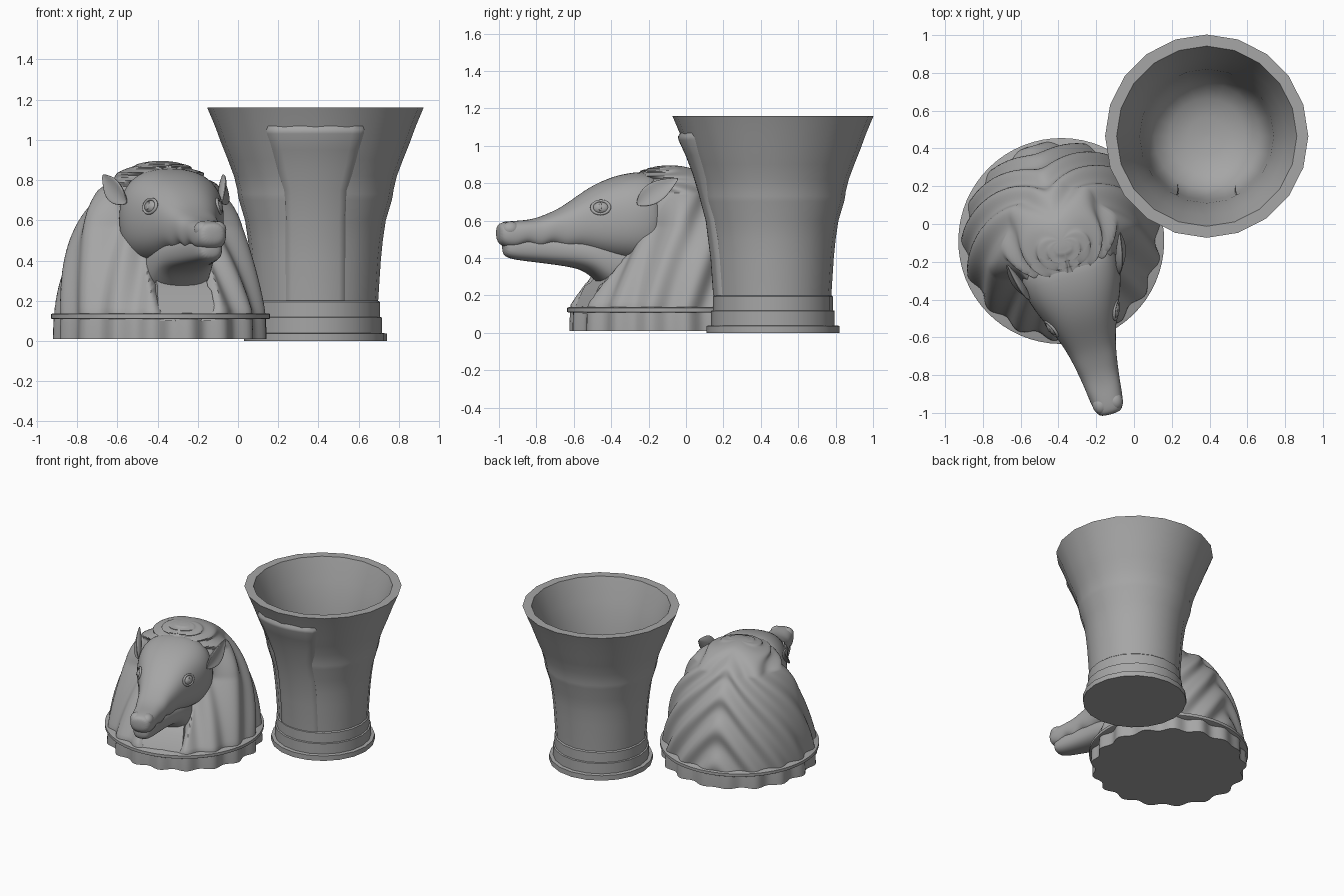
import bpy, bmesh, math
from mathutils import Matrix, Vector

if "Cube" in bpy.data.objects:
    bpy.data.objects.remove(bpy.data.objects["Cube"])

stone = bpy.data.materials.new("grey stone")
stone.use_nodes = True
GREY = (0.38, 0.38, 0.38, 1)
stone.diffuse_color = GREY
stone.node_tree.nodes["Principled BSDF"].inputs["Base Color"].default_value = GREY

JAR = Matrix.Translation((0.385, 0.465, 0))
LID = Matrix.Translation((-0.385, -0.09, 0)) @ Matrix.Rotation(math.radians(16), 4, 'Z')


def finish(ob, name, matrix, angle=35):
    ob.name = name
    ob.matrix_world = matrix
    ob.data.materials.clear()
    ob.data.materials.append(stone)
    bpy.ops.object.select_all(action='DESELECT')
    ob.select_set(True)
    bpy.context.view_layer.objects.active = ob
    bpy.ops.object.shade_smooth_by_angle(angle=math.radians(angle))
    return ob


def skin(name, rings, matrix, closed=True, subdiv=0, angle=35):
    """Bridge a list of equal point rings into one surface."""
    bm = bmesh.new()
    rows = [[bm.verts.new(p) for p in ring] for ring in rings]
    n = len(rows[0])
    for a, b in zip(rows, rows[1:]):
        for i in range(n if closed else n - 1):
            j = (i + 1) % n
            bm.faces.new((a[i], a[j], b[j], b[i]))
    if closed:
        bm.faces.new(rows[0][::-1])
        bm.faces.new(rows[-1])
        bmesh.ops.recalc_face_normals(bm, faces=bm.faces)
    me = bpy.data.meshes.new(name)
    bm.to_mesh(me)
    bm.free()
    ob = bpy.data.objects.new(name, me)
    bpy.context.collection.objects.link(ob)
    finish(ob, name, matrix, angle)
    if subdiv:
        form = ob.modifiers.new("Smooth form", 'SUBSURF')
        form.levels = form.render_levels = subdiv
    return ob


def lathe(name, profile, matrix, sides):
    turn = [2 * math.pi * i / sides for i in range(sides)]
    return skin(name, [[(r * math.cos(t), r * math.sin(t), z) for t in turn]
                       for r, z in profile], matrix, angle=38)


def frame(pos, z_axis, x_hint, scale):
    """Matrix with its z along z_axis and its x near x_hint."""
    z = Vector(z_axis).normalized()
    y = z.cross(Vector(x_hint)).normalized()
    x = y.cross(z)
    rot = Matrix((x, y, z)).transposed().to_4x4()
    return LID @ Matrix.Translation(pos) @ rot @ Matrix.Diagonal((*scale, 1))


def ball(name, matrix):
    bpy.ops.mesh.primitive_uv_sphere_add(segments=24, ring_count=14, radius=1)
    return finish(bpy.context.object, name, matrix, 60)


# Jar: foot, flared body and hollow bowl inside in one turned profile
lathe("jar_body", [
    (0.355, 0), (0.355, 0.037), (0.33, 0.04), (0.33, 0.117), (0.32, 0.12),
    (0.32, 0.193), (0.312, 0.2), (0.325, 0.4), (0.335, 0.5), (0.35, 0.6),
    (0.38, 0.7), (0.386, 0.73), (0.388, 0.75), (0.405, 0.82), (0.435, 0.9),
    (0.467, 0.98), (0.5, 1.07), (0.538, 1.16),
    (0.477, 1.16), (0.42, 1.0), (0.38, 0.85), (0.355, 0.7), (0.34, 0.55),
    (0.32, 0.43), (0.28, 0.34), (0.2, 0.28), (0.1, 0.255), (0.01, 0.25)], JAR, 20)

# Raised panel on the jar front, its edges sloping back into the wall
rings = []
for z, r, half in ((0.2, 0.32, 0.145), (0.4, 0.334, 0.145), (0.6, 0.36, 0.145),
                   (0.75, 0.4, 0.15), (0.85, 0.43, 0.18), (0.95, 0.468, 0.205),
                   (1.03, 0.505, 0.225), (1.05, 0.508, 0.23), (1.08, 0.485, 0.24)):
    spread = math.asin(half / r)
    ring = []
    for k in range(-6, 7):
        t = -math.pi / 2 + spread * k / 5
        depth = r - 0.035 if abs(k) == 6 else r
        ring.append((depth * math.cos(t), depth * math.sin(t), z))
    rings.append(ring)
skin("jar_front_panel", rings, JAR, closed=False, angle=75)


# Hair: dome with chevron locks at the back that fall as strands in front
def hair_radius(t, z, rise):
    """t is the angle from the front."""
    wide = 0.518 * math.cos(rise) ** 0.92
    front = min(wide, max(0.2, 0.55 - 0.75 * max(0, z - 0.1)))
    deep = front if math.cos(t) > 0 else wide
    r = 1 / math.sqrt((math.sin(t) / wide) ** 2 + (math.cos(t) / deep) ** 2)
    back = math.pi - abs(t)
    phase = (18 * math.sqrt(back * back + 0.015) * min(1, wide / 0.3)
             + 21 * math.cos(back / 2) ** 2 * max(rise, 0.13))
    r += 0.017 * math.cos(phase) * min(1, wide / 0.25)
    # opening under the chin
    gap = 0.27 + 0.8 * max(0, z - 0.12)
    if 0.13 < z < 0.6:
        r -= 0.09 * max(0, min(1, (gap - abs(t)) / 0.08))
    return max(r, 0.004)


rings = []
STEPS = 180
for k in range(71):
    rise = 0.012 + (math.pi / 2 - 0.02) * k / 70
    z = 0.895 * math.sin(rise)
    ring = []
    for i in range(STEPS):
        t = -math.pi + 2 * math.pi * i / STEPS
        r = hair_radius(t, z, rise)
        ring.append((r * math.sin(t), -r * math.cos(t), z))
    rings.append(ring)
skin("hair", rings, LID, angle=50)

# Thin rim round the lid
lathe("lid_rim", [(0.538, 0.108), (0.545, 0.112), (0.545, 0.133), (0.538, 0.137)], LID, 64)


# Head lofts: rows of distance forward, top, bottom, half width
def loft(name, rows, sides=18):
    rings = []
    for f, top, low, half in rows:
        ring = []
        for i in range(sides):
            t = 2 * math.pi * i / sides
            c, s = math.cos(t), math.sin(t)
            ring.append((half * math.copysign(abs(c) ** 0.8, c), -f,
                         (top + low) / 2 + (top - low) / 2 * math.copysign(abs(s) ** 0.8, s)))
        rings.append(ring)
    return skin(name, rings, LID, subdiv=2, angle=60)


loft("skull_and_muzzle", [
    (0.955, 0.57, 0.5, 0.045), (0.935, 0.592, 0.462, 0.075), (0.86, 0.6, 0.44, 0.09),
    (0.8, 0.602, 0.482, 0.095), (0.735, 0.615, 0.425, 0.105), (0.67, 0.638, 0.48, 0.115),
    (0.6, 0.67, 0.425, 0.13), (0.53, 0.715, 0.445, 0.15), (0.43, 0.785, 0.41, 0.19),
    (0.32, 0.835, 0.38, 0.24), (0.2, 0.865, 0.36, 0.275), (0.05, 0.865, 0.34, 0.25)])
loft("lower_jaw", [
    (0.925, 0.5, 0.42, 0.045), (0.89, 0.52, 0.392, 0.07), (0.74, 0.52, 0.376, 0.09),
    (0.63, 0.52, 0.362, 0.108), (0.53, 0.52, 0.348, 0.13), (0.44, 0.5, 0.32, 0.15),
    (0.36, 0.5, 0.235, 0.16), (0.25, 0.48, 0.2, 0.17), (0.1, 0.45, 0.18, 0.17)])

# Chest block between the hair strands
rings = [[(-w, -f, z), (w, -f, z), (w, -0.1, z), (-w, -0.1, z)]
         for z, w, f in ((0.1, 0.15, 0.5), (0.25, 0.14, 0.43), (0.27, 0.13, 0.4), (0.4, 0.13, 0.3))]
skin("chest", rings, LID)

# Paired features
for side, label in ((1, "left"), (-1, "right")):
    out = (side * 0.9, -0.38, 0.25)
    up = (0, 0, 1)
    ball(label + "_eye", frame((side * 0.172, -0.43, 0.668), out, up, (0.032, 0.044, 0.024)))
    ball(label + "_pupil", frame((side * 0.191, -0.438, 0.674), out, up, (0.024, 0.007, 0.004)))
    bpy.ops.mesh.primitive_torus_add(major_segments=28, minor_segments=10,
                                     major_radius=1, minor_radius=0.2)
    finish(bpy.context.object, label + "_eyelid",
           frame((side * 0.178, -0.432, 0.67), out, up, (0.036, 0.047, 0.04)), 60)
    # ear: pointed leaf leaning back, cupped on its outer face
    root, tip = Vector((side * 0.245, -0.25, 0.685)), Vector((side * 0.31, -0.04, 0.825))
    rings = []
    for k in range(11):
        u = k / 10
        width = 0.006 + 0.052 * math.sin(math.pi * u ** 0.8)
        ring = []
        for i in range(16):
            t = 2 * math.pi * i / 16
            cup = 0.45 * width * math.cos(t) ** 2
            ring.append((cup + 0.35 * width * math.sin(t), width * math.cos(t), u))
        rings.append(ring)
    skin(label + "_ear", rings,
         frame(root, tip - root, (side, -0.45, 0.1), (1, 1, (tip - root).length)),
         subdiv=1, angle=60)
    ball(label + "_nose_lobe", frame((side * 0.04, -0.892, 0.553), (0, -1, 0), up,
                                     (0.042, 0.042, 0.05)))
